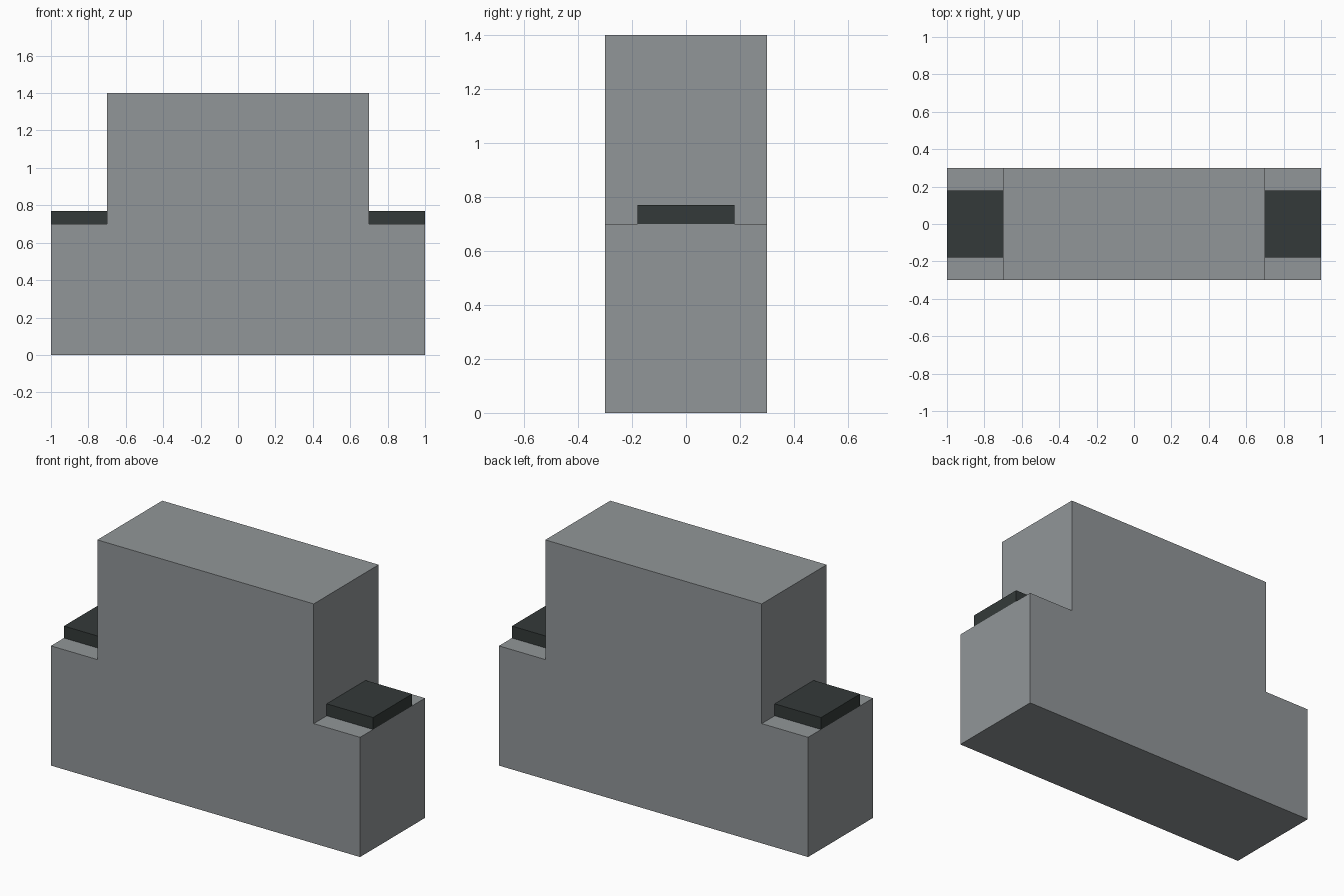
import bpy
import bmesh

cube = bpy.data.objects.get("Cube")
if cube:
    bpy.data.objects.remove(cube, do_unlink=True)


def make_material(name, color):
    mat = bpy.data.materials.new(name)
    mat.use_nodes = True
    mat.diffuse_color = color
    mat.node_tree.nodes["Principled BSDF"].inputs["Base Color"].default_value = color
    return mat


def extrude_profile(name, profile, half_depth, mat):
    """Extrude an x-z outline symmetrically along y."""
    bm = bmesh.new()
    face = bm.faces.new([bm.verts.new((x, -half_depth, z)) for x, z in profile])
    ext = bmesh.ops.extrude_face_region(bm, geom=[face])
    moved = [v for v in ext["geom"] if isinstance(v, bmesh.types.BMVert)]
    bmesh.ops.translate(bm, verts=moved, vec=(0, 2 * half_depth, 0))
    bmesh.ops.recalc_face_normals(bm, faces=bm.faces)
    mesh = bpy.data.meshes.new(name)
    bm.to_mesh(mesh)
    bm.free()
    mesh.materials.append(mat)
    obj = bpy.data.objects.new(name, mesh)
    bpy.context.collection.objects.link(obj)
    return obj


gray = make_material("body gray", (0.285, 0.305, 0.315, 1))
dark = make_material("dark pad", (0.034, 0.042, 0.041, 1))

END, STEP, SHOULDER, TOP = 1.0, 0.7, 0.7, 1.4
PAD_TOP = 0.77

# Stepped body, mirrored about x = 0
half = [(END, 0), (END, SHOULDER), (STEP, SHOULDER), (STEP, TOP)]
extrude_profile("stepped_body", half + [(-x, z) for x, z in reversed(half)], 0.3, gray)

# Pads on both shoulders
for side, sign in (("left", 1), ("right", -1)):
    pad = [(sign * STEP, SHOULDER), (sign * END, SHOULDER),
           (sign * END, PAD_TOP), (sign * STEP, PAD_TOP)]
    extrude_profile(side + "_shoulder_pad", pad, 0.18, dark)
